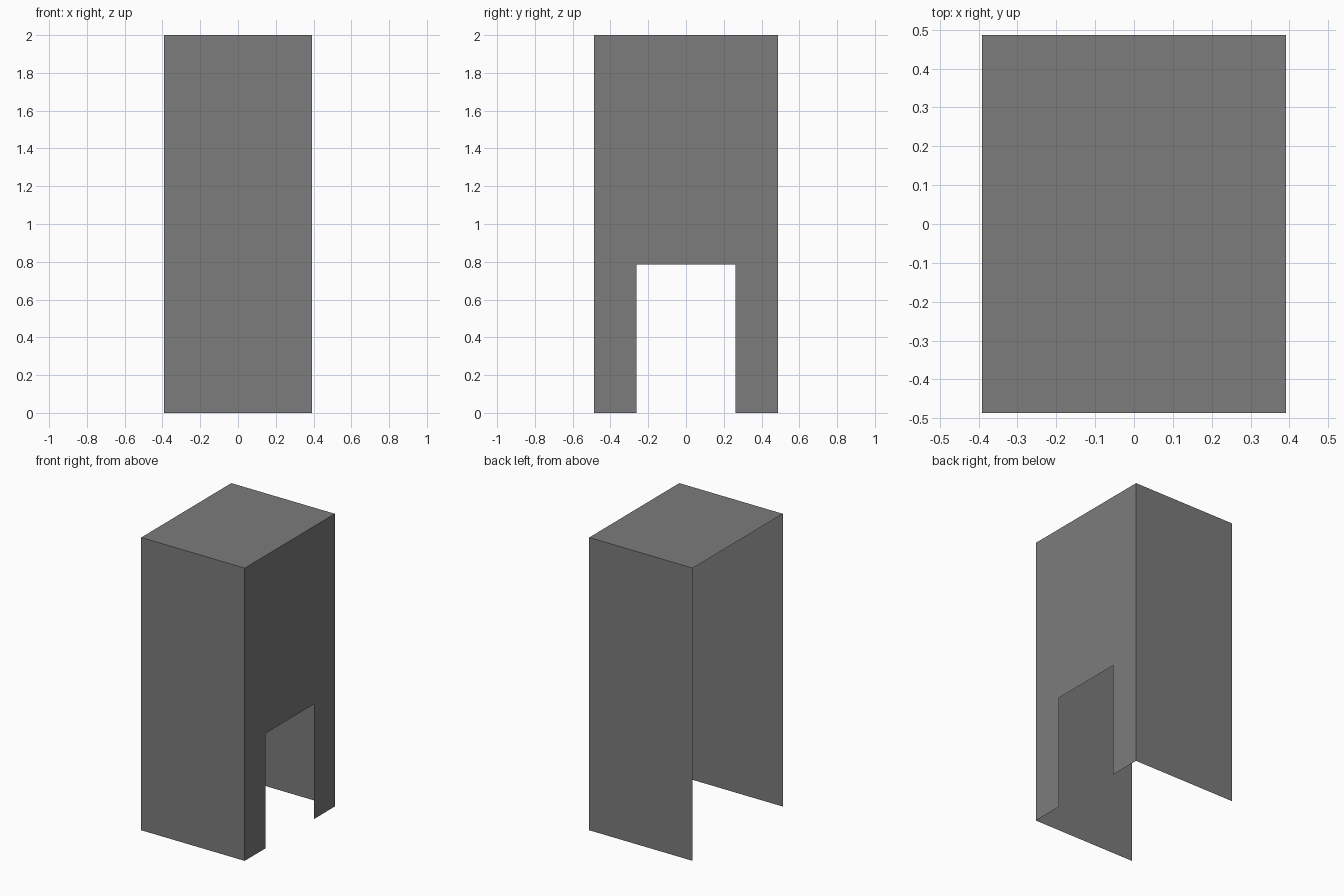
import bpy

W, D, H = 0.391, 0.486, 2.0        # half width, half depth, height
GAP, GAP_TOP = 0.262, 0.785        # half width and height of the doorway

cube = bpy.data.objects.get("Cube")
if cube:
    bpy.data.objects.remove(cube, do_unlink=True)

grey = bpy.data.materials.new("plain grey")
grey.use_nodes = True
grey.diffuse_color = (0.2, 0.2, 0.2, 1)
bsdf = next(n for n in grey.node_tree.nodes if n.type == 'BSDF_PRINCIPLED')
bsdf.inputs["Base Color"].default_value = grey.diffuse_color


def sheet(name, outline):
    """Thin flat panel from one outline, wound outward."""
    mesh = bpy.data.meshes.new(name)
    mesh.from_pydata(outline, [], [range(len(outline))])
    mesh.materials.append(grey)
    obj = bpy.data.objects.new(name, mesh)
    bpy.context.scene.collection.objects.link(obj)


# Full walls at front and back, and the roof; the -x side stays open
sheet("front_wall", [(-W, -D, 0), (W, -D, 0), (W, -D, H), (-W, -D, H)])
sheet("back_wall", [(W, D, 0), (-W, D, 0), (-W, D, H), (W, D, H)])
sheet("roof", [(-W, -D, H), (W, -D, H), (W, D, H), (-W, D, H)])

# Side wall with a doorway
profile = [(-D, 0), (-GAP, 0), (-GAP, GAP_TOP), (GAP, GAP_TOP),
           (GAP, 0), (D, 0), (D, H), (-D, H)]
sheet("doorway_wall", [(W, y, z) for y, z in profile])
